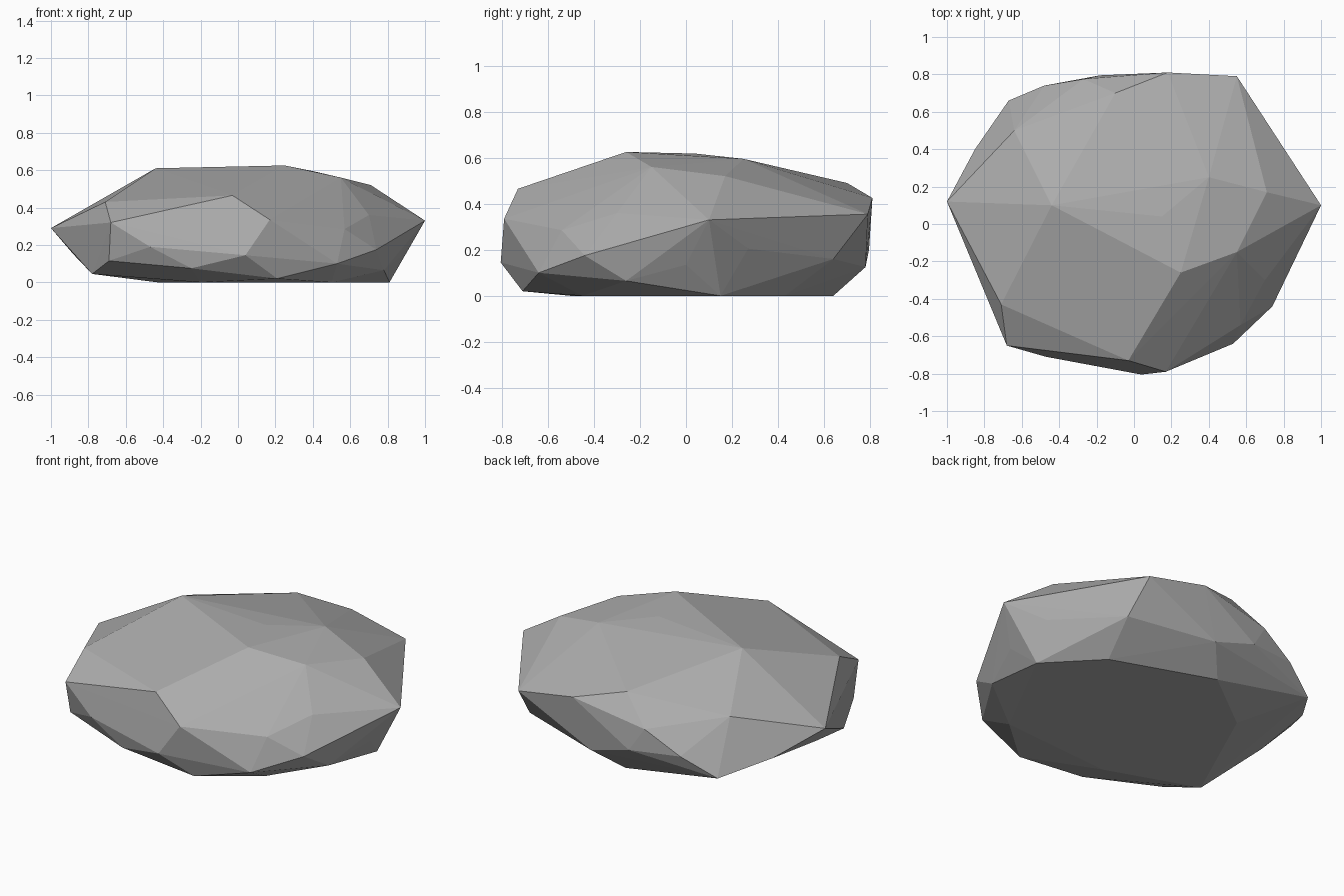
import bpy, bmesh

# Corner points of the faceted boulder, grouped by height
crown = [(.25, -.26, .625), (-.44, .10, .61), (.15, .04, .618), (.40, .25, .595),
         (.55, -.15, .56), (.71, .17, .52), (-.10, .70, .49), (-.52, .35, .495),
         (-.03, -.73, .465), (-.71, -.43, .43), (.18, .81, .425), (-.64, .50, .41)]
waist = [(-1, .12, .29), (1, .10, .33), (.55, .79, .355), (.17, -.79, .335),
         (-.68, -.65, .32), (-.27, .775, .34), (.57, -.54, .285), (.70, -.30, .36),
         (-.48, .74, .22), (-.85, .40, .18), (-.47, -.71, .19), (.74, -.44, .175)]
skirt = [(.04, -.805, .145), (.84, .27, .205), (.87, 0, .135), (.58, .64, .16),
         (-.18, .795, .20), (.08, .78, .125), (-.67, .66, .11), (-.88, .02, .15),
         (-.69, -.59, .115), (.53, -.64, .10), (.78, -.26, .065), (-.25, -.73, .075)]
base = [(.81, .15, 0), (.54, .43, 0), (-.05, .64, 0), (-.43, .35, 0),
        (-.78, -.37, .045), (.21, -.71, .02), (.50, -.45, 0), (-.20, -.50, 0)]

# Wrap the points in a hull
bm = bmesh.new()
for p in crown + waist + skirt + base:
    bm.verts.new(p)
bmesh.ops.convex_hull(bm, input=bm.verts[:])
bmesh.ops.delete(bm, geom=[v for v in bm.verts if not v.link_faces], context='VERTS')
bmesh.ops.recalc_face_normals(bm, faces=bm.faces[:])

mesh = bpy.data.meshes.new("boulder")
bm.to_mesh(mesh)
bm.free()

# Plain stone grey, flat shaded
stone = bpy.data.materials.new("stone grey")
stone.diffuse_color = (.42, .42, .42, 1)
mesh.materials.append(stone)
boulder = bpy.data.objects.new("boulder", mesh)
bpy.context.collection.objects.link(boulder)
